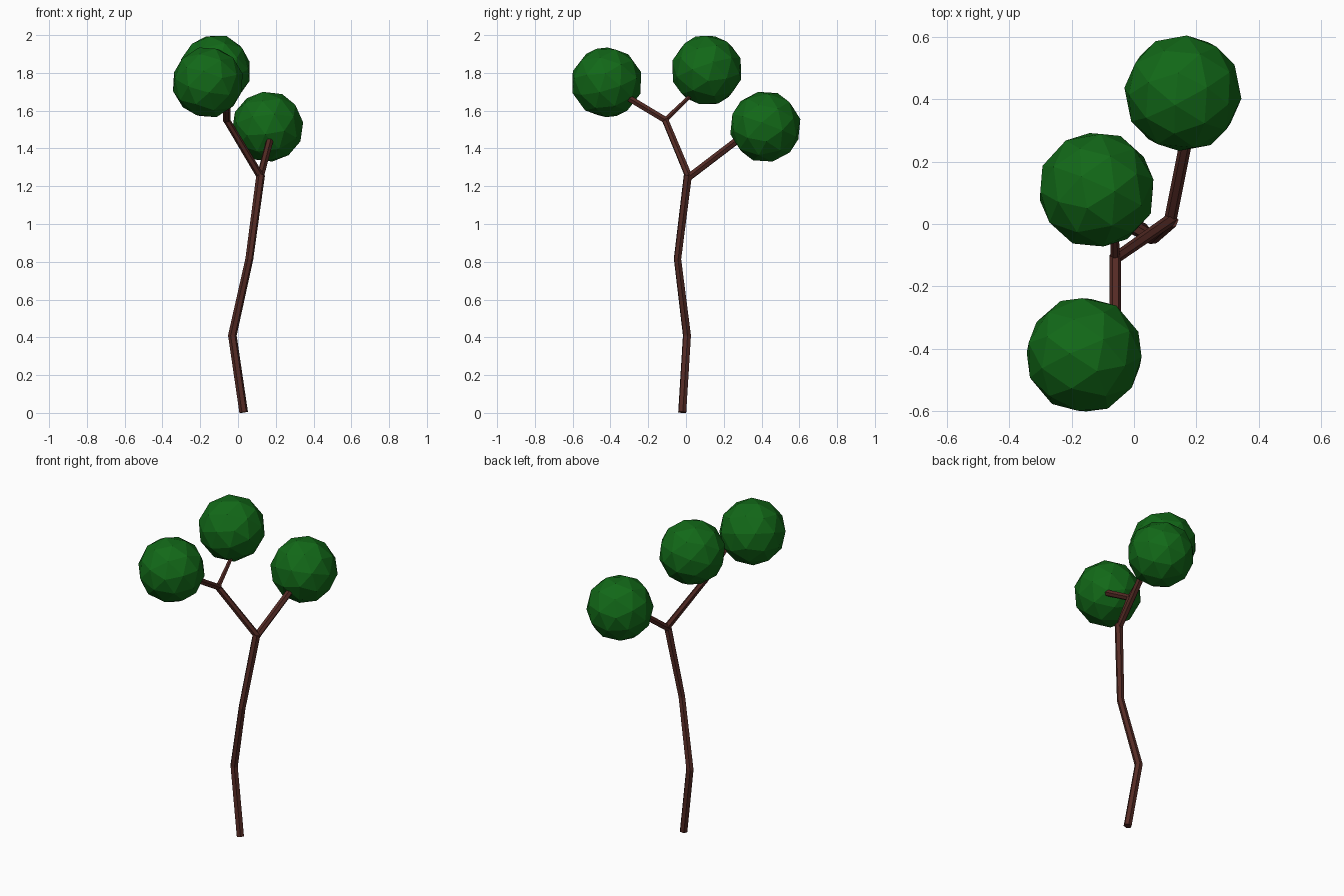
import bpy

if "Cube" in bpy.data.objects:
    bpy.data.objects.remove(bpy.data.objects["Cube"])


def material(name, color):
    mat = bpy.data.materials.new(name)
    mat.diffuse_color = (*color, 1)
    mat.use_nodes = True
    mat.node_tree.nodes["Principled BSDF"].inputs["Base Color"].default_value = mat.diffuse_color
    return mat


bark = material("bark", (0.09, 0.024, 0.018))
leaf = material("leaf", (0.006, 0.14, 0.009))


def limb(name, points, radii):
    """Six-sided flat-faced tube along a few points."""
    curve = bpy.data.curves.new(name, 'CURVE')
    curve.dimensions = '3D'
    curve.bevel_depth = 1.0
    curve.bevel_resolution = 1
    curve.use_fill_caps = True
    spline = curve.splines.new('POLY')
    spline.points.add(len(points) - 1)
    for pt, co, r in zip(spline.points, points, radii):
        pt.co = (*co, 1)
        pt.radius = r
    spline.use_smooth = False
    curve.materials.append(bark)
    obj = bpy.data.objects.new(name, curve)
    bpy.context.collection.objects.link(obj)


def foliage(name, center, turn):
    """Low-poly leaf ball."""
    bpy.ops.mesh.primitive_ico_sphere_add(
        subdivisions=2, radius=0.19, location=center, rotation=turn)
    obj = bpy.context.object
    obj.name = name
    obj.data.materials.append(leaf)


# Trunk and branches
fork = (0.12, 0.01, 1.26)
upper_fork = (-0.06, -0.11, 1.55)
limb("trunk", [(0.03, -0.02, 0.003), (-0.03, 0.005, 0.41),
               (0.06, -0.045, 0.815), fork], [0.023, 0.023, 0.021, 0.023])
limb("lower_branch", [(0.115, 0.005, 1.24), (0.17, 0.28, 1.45)], [0.02, 0.02])
limb("main_branch", [(0.12, 0.015, 1.25), upper_fork], [0.02, 0.018])
limb("front_branch", [(-0.06, -0.10, 1.545), (-0.06, -0.30, 1.665)], [0.019, 0.019])
limb("top_branch", [upper_fork, (-0.063, 0.03, 1.685)], [0.015, 0.011])

# Leaf balls
foliage("front_foliage", (-0.16, -0.42, 1.75), (0.3, 0.2, 0.1))
foliage("top_foliage", (-0.12, 0.11, 1.815), (0.2, -0.3, 0.5))
foliage("back_foliage", (0.157, 0.42, 1.515), (-0.3, 0.2, 0.8))
